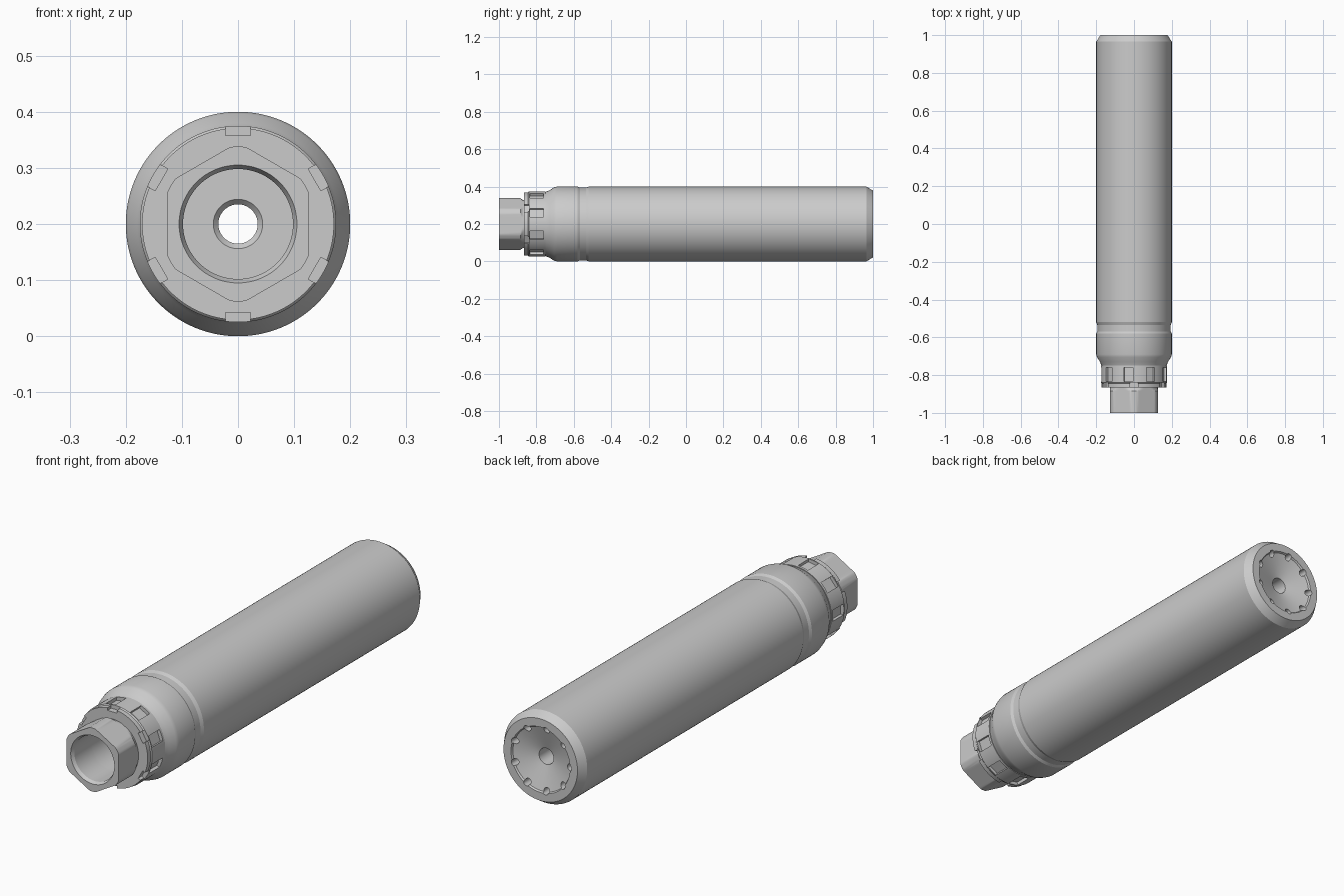
import bpy, bmesh
from math import sin, cos, pi, radians
from mathutils import Matrix, Vector

if "Cube" in bpy.data.objects:
    bpy.data.objects.remove(bpy.data.objects["Cube"])

CZ = 0.2      # height of the long axis
SEG = 144


def make_object(name, bm):
    bmesh.ops.recalc_face_normals(bm, faces=bm.faces)
    me = bpy.data.meshes.new(name)
    bm.to_mesh(me)
    bm.free()
    ob = bpy.data.objects.new(name, me)
    bpy.context.collection.objects.link(ob)
    return ob


def lathe(name, profile, limit=None):
    """Revolve a closed (y, r) profile about the y axis; limit(a) caps outer radius."""
    bm = bmesh.new()
    rings = []
    for i in range(SEG):
        a = 2 * pi * i / SEG
        ring = []
        for y, r in profile:
            rr = min(r, limit(a)) if limit else r
            ring.append(bm.verts.new((rr * cos(a), y, CZ + rr * sin(a))))
        rings.append(ring)
    n = len(profile)
    for i in range(SEG):
        p, q = rings[i], rings[(i + 1) % SEG]
        for j in range(n):
            k = (j + 1) % n
            bm.faces.new((p[j], p[k], q[k], q[j]))
    return make_object(name, bm)


def ring_cutter(name, count, start, radius, y, size, shape="box"):
    """Boxes (radial, y, tangential) or y-axis cylinders spaced round the axis."""
    bm = bmesh.new()
    for i in range(count):
        a = radians(start) + 2 * pi * i / count
        spot = Matrix.Translation(Vector((0, 0, CZ))) @ Matrix.Rotation(-a, 4, 'Y')
        spot = spot @ Matrix.Translation(Vector((radius, y, 0)))
        if shape == "box":
            bmesh.ops.create_cube(bm, size=1, matrix=spot @ Matrix.Diagonal((*size, 1)))
        else:
            bmesh.ops.create_cone(bm, cap_ends=True, segments=24, radius1=size[0],
                                  radius2=size[0], depth=size[1],
                                  matrix=spot @ Matrix.Rotation(pi / 2, 4, 'X'))
    ob = make_object(name, bm)
    ob.hide_render = True
    return ob


def cut(ob, cutter):
    mod = ob.modifiers.new("cut", 'BOOLEAN')
    mod.operation = 'DIFFERENCE'
    mod.solver = 'EXACT'
    mod.object = cutter
    bpy.context.view_layer.objects.active = ob
    bpy.ops.object.modifier_apply(modifier=mod.name)
    bpy.data.objects.remove(cutter)


# Main tube: shoulder, shallow groove, chamfered end, dished end face, bore
tube = lathe("main_tube", [
    (-0.75, 0.044), (-0.75, 0.172), (-0.73, 0.180), (-0.705, 0.196), (-0.69, 0.2),
    (-0.58, 0.2), (-0.568, 0.194), (-0.535, 0.194), (-0.52, 0.2),
    (0.965, 0.2), (1.0, 0.178), (1.0, 0.142), (0.992, 0.138), (0.96, 0.035),
    (-0.74, 0.035)])
cut(tube, ring_cutter("end_hole_cutter", 9, 20, 0.135, 0.99, (0.014, 0.08), "cylinder"))

# Collar with nine windows and six front notches
collar = lathe("collar", [
    (-0.75, 0.1), (-0.75, 0.175), (-0.84, 0.175), (-0.845, 0.171),
    (-0.865, 0.171), (-0.865, 0.1)])
cut(collar, ring_cutter("window_cutter", 9, 20, 0.18, -0.798, (0.04, 0.074, 0.048)))
cut(collar, ring_cutter("notch_cutter", 6, 30, 0.18, -0.86, (0.045, 0.04, 0.045)))


# Hexagonal nut with rounded corners and an open socket
def hex_radius(a):
    s = pi / 3
    return 0.126 / cos((a + s / 2) % s - s / 2)


nut = lathe("hex_nut", [
    (-1.0, 0.105), (-1.0, 0.138), (-0.885, 0.138), (-0.88, 0.134),
    (-0.875, 0.130), (-0.865, 0.127), (-0.865, 0.1), (-0.985, 0.098)], hex_radius)

# Smooth shading with crisp edges
for ob in (tube, collar, nut):
    bpy.ops.object.select_all(action='DESELECT')
    ob.select_set(True)
    bpy.context.view_layer.objects.active = ob
    bpy.ops.object.shade_smooth_by_angle(angle=radians(20))
